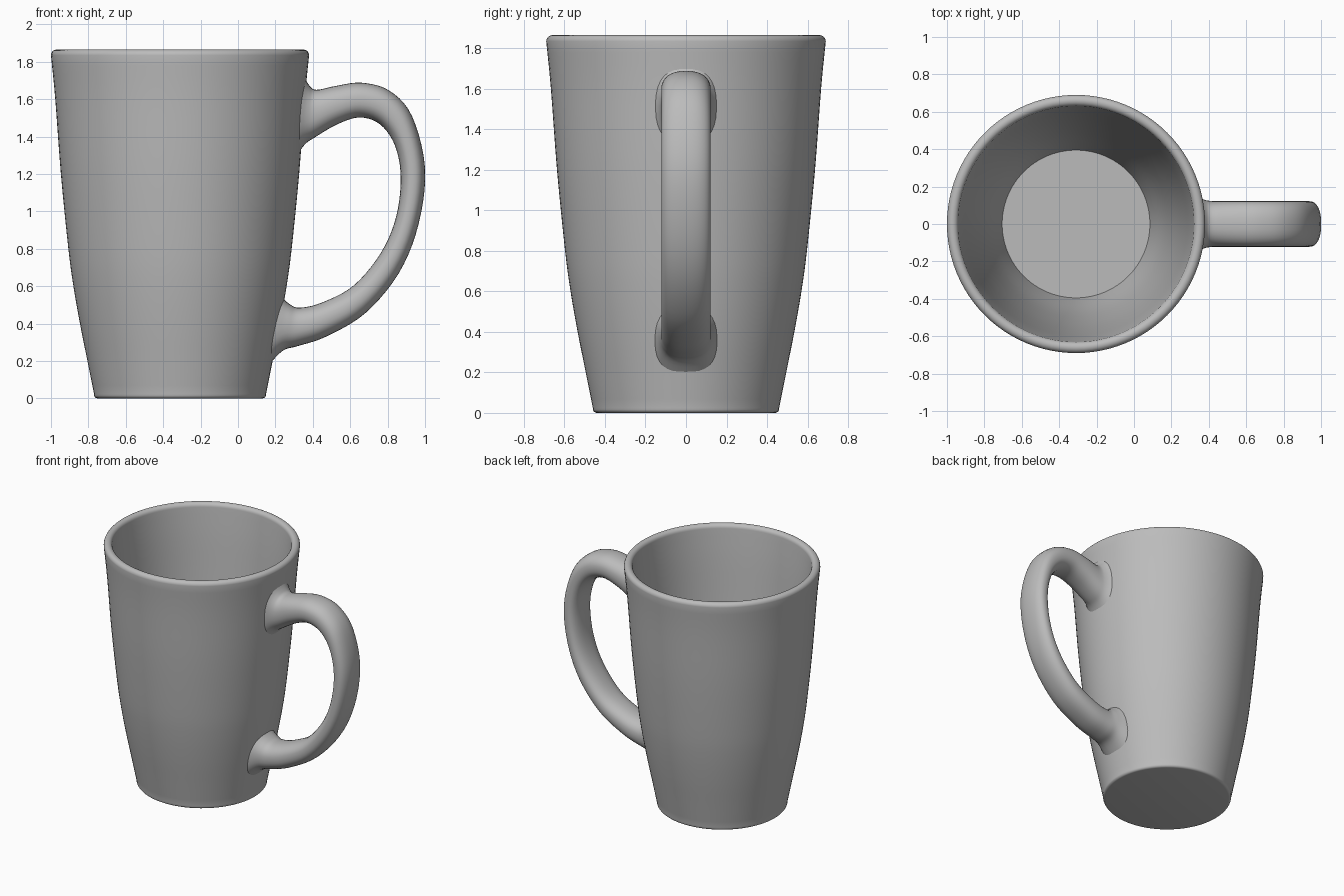
import bpy, bmesh, math
from mathutils import Vector

if "Cube" in bpy.data.objects:
    bpy.data.objects.remove(bpy.data.objects["Cube"])

ceramic = bpy.data.materials.new("grey ceramic")
ceramic.use_nodes = True
ceramic.diffuse_color = (0.5, 0.5, 0.5, 1)
ceramic.node_tree.nodes["Principled BSDF"].inputs["Base Color"].default_value = (0.5, 0.5, 0.5, 1)

CENTRE_X = -0.31


def smooth_points(points, steps):
    """Catmull-Rom curve through points of any dimension."""
    pts = [Vector(p) for p in points]
    pts = [2 * pts[0] - pts[1]] + pts + [2 * pts[-1] - pts[-2]]
    out = []
    for a, b, c, d in zip(pts, pts[1:], pts[2:], pts[3:]):
        for i in range(steps):
            t = i / steps
            out.append(0.5 * (2 * b + (c - a) * t + (2 * a - 5 * b + 4 * c - d) * t**2
                              + (3 * b - a - 3 * c + d) * t**3))
    return out + [pts[-2]]


def loft(name, rings):
    """Skin closed rings of equal size and cap both ends."""
    bm = bmesh.new()
    loops = [[bm.verts.new(p) for p in ring] for ring in rings]
    n = len(loops[0])
    for low, high in zip(loops, loops[1:]):
        for i in range(n):
            j = (i + 1) % n
            bm.faces.new((low[i], low[j], high[j], high[i]))
    bm.faces.new(loops[0])
    bm.faces.new(loops[-1])
    bmesh.ops.recalc_face_normals(bm, faces=bm.faces)
    mesh = bpy.data.meshes.new(name)
    bm.to_mesh(mesh)
    bm.free()
    mesh.materials.append(ceramic)
    obj = bpy.data.objects.new(name, mesh)
    bpy.context.collection.objects.link(obj)
    bpy.ops.object.select_all(action='DESELECT')
    obj.select_set(True)
    bpy.context.view_layer.objects.active = obj
    bpy.ops.object.shade_smooth_by_angle(angle=math.radians(40))
    return obj


def arc(radius, z, size, start, end, steps=6):
    """Quarter-round profile points about (radius, z)."""
    angles = [math.radians(start + (end - start) * i / steps) for i in range(steps + 1)]
    return [Vector((radius + size * math.cos(a), z + size * math.sin(a))) for a in angles]


# Cup: outer wall, rounded rim, inner wall and floor as one lathed profile
outer = smooth_points([(0.46, 0.025), (0.495, 0.2), (0.535, 0.4), (0.57, 0.6), (0.597, 0.8),
                       (0.637, 1.2), (0.667, 1.6), (0.69, 1.835)], 4)
inner = smooth_points([(0.63, 1.835), (0.607, 1.6), (0.577, 1.2), (0.537, 0.8),
                       (0.475, 0.4), (0.395, 0.08)], 4)
profile = (arc(0.44, 0.02, 0.02, -90, -10, 4) + outer
           + arc(0.66, 1.835, 0.03, 15, 165, 8) + inner)
SEGMENTS = 96
loft("cup", [[(CENTRE_X + r * math.cos(math.tau * i / SEGMENTS),
               r * math.sin(math.tau * i / SEGMENTS), z) for i in range(SEGMENTS)]
             for r, z in profile])

# Handle: outer edge (x, z), inner edge (x, z) and half width, flared at both roots
stations = [
    (0.345, 1.74, 0.305, 1.28, 0.155),
    (0.38, 1.675, 0.355, 1.355, 0.133),
    (0.42, 1.65, 0.41, 1.395, 0.123),
    (0.52, 1.67, 0.53, 1.465, 0.122),
    (0.66, 1.688, 0.65, 1.502, 0.122),
    (0.81, 1.645, 0.76, 1.465, 0.122),
    (0.93, 1.51, 0.84, 1.35, 0.122),
    (1.0, 1.23, 0.87, 1.18, 0.122),
    (0.965, 0.93, 0.845, 0.97, 0.122),
    (0.86, 0.67, 0.765, 0.78, 0.122),
    (0.68, 0.455, 0.62, 0.605, 0.122),
    (0.47, 0.33, 0.45, 0.513, 0.122),
    (0.32, 0.28, 0.33, 0.485, 0.123),
    (0.24, 0.255, 0.275, 0.505, 0.135),
    (0.155, 0.17, 0.225, 0.55, 0.155),
]


def section(station, sides=32, power=0.85):
    """Softly squared oval spanning the two edges of the handle."""
    ox, oz, ix, iz, width = station
    mid, half = Vector((ox + ix, 0, oz + iz)) / 2, Vector((ox - ix, 0, oz - iz)) / 2
    ring = []
    for i in range(sides):
        c, s = math.cos(math.tau * i / sides), math.sin(math.tau * i / sides)
        u, v = (math.copysign(abs(k) ** power, k) for k in (c, s))
        ring.append(mid + half * u + Vector((0, width * v, 0)))
    return ring


loft("handle", [section(s) for s in smooth_points(stations, 5)])
